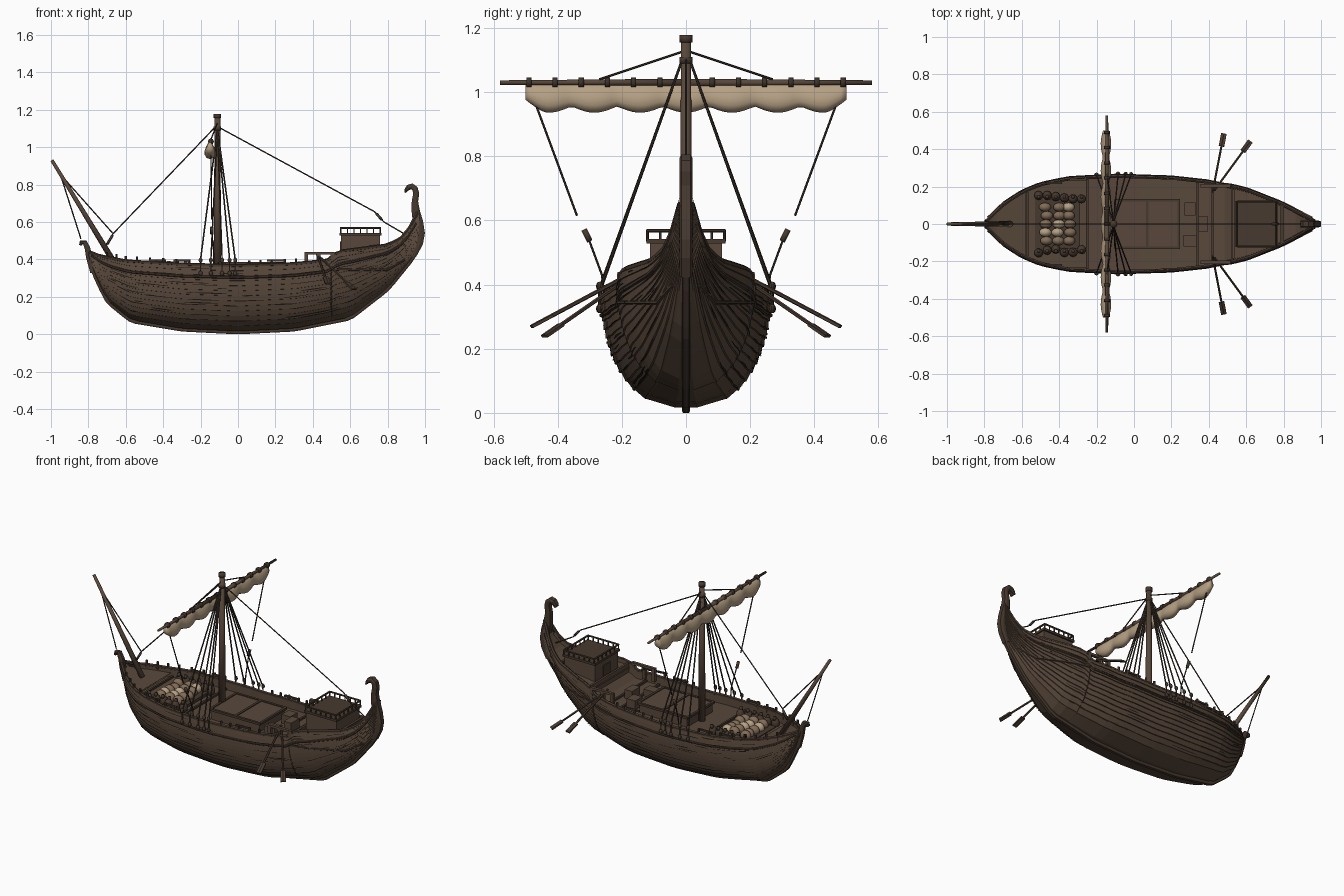
import bpy, bmesh, math, random
from mathutils import Vector, Matrix

if "Cube" in bpy.data.objects:
    bpy.data.objects.remove(bpy.data.objects["Cube"])
random.seed(4)

def mat(name, c):
    m = bpy.data.materials.new(name)
    m.diffuse_color = (*c, 1)
    m.use_nodes = True
    m.node_tree.nodes["Principled BSDF"].inputs["Base Color"].default_value = m.diffuse_color
    return m
WOOD = mat("brown wood", (0.098, 0.064, 0.043))
DARK = mat("dark wood", (0.062, 0.041, 0.028))
SEAM = mat("seam black", (0.02, 0.014, 0.01))
ROPE = mat("tarred rope", (0.045, 0.032, 0.023))
SAIL = mat("sail canvas", (0.46, 0.35, 0.23))
SACK = mat("sack cloth", (0.22, 0.15, 0.095))

def finish(name, bm, m, smooth=False):
    bmesh.ops.recalc_face_normals(bm, faces=bm.faces)
    me = bpy.data.meshes.new(name)
    bm.to_mesh(me); bm.free()
    o = bpy.data.objects.new(name, me)
    bpy.context.collection.objects.link(o)
    me.materials.append(m)
    for p in me.polygons:
        p.use_smooth = smooth
    return o

def add_tube(bm, pts, r, n=6, r2=None):
    pts = [Vector(p) for p in pts]
    for a, b in zip(pts, pts[1:]):
        d = b - a
        M = Matrix.Translation((a + b) / 2) @ d.to_track_quat('Z', 'Y').to_matrix().to_4x4()
        bmesh.ops.create_cone(bm, cap_ends=True, segments=n, radius1=r, radius2=r2 or r, depth=d.length, matrix=M)

def add_box(bm, c, s, rot=None):
    M = Matrix.Translation(c) @ (rot or Matrix()) @ Matrix.Diagonal((*s, 1))
    bmesh.ops.create_cube(bm, size=1, matrix=M)

def add_ball(bm, c, s):
    bmesh.ops.create_uvsphere(bm, u_segments=10, v_segments=7, radius=1, matrix=Matrix.Translation(c) @ Matrix.Diagonal((*s, 1)))

def tubes(name, paths, r, m, n=6, r2=None):
    bm = bmesh.new()
    for p in paths:
        add_tube(bm, p, r, n, r2)
    return finish(name, bm, m, n > 6)

def boxes(name, items, m):
    bm = bmesh.new()
    for c, s in items:
        add_box(bm, c, s)
    return finish(name, bm, m)

def both(pts):
    return [[(x, s * y, z) for x, y, z in pts] for s in (-1, 1)]

def grid(bm, rows, closed=False):
    vs = [[bm.verts.new(p) for p in r] for r in rows]
    for a, b in zip(vs, vs[1:]):
        for i in range(len(a) - (0 if closed else 1)):
            j = (i + 1) % len(a)
            bm.faces.new((a[i], a[j], b[j], b[i]))
    if closed:
        bm.faces.new(vs[0]); bm.faces.new(vs[-1])

# hull shape curves: keel height, sheer height, half width
KEEL = [(-.82, .47), (-.80, .42), (-.77, .33), (-.7, .18), (-.57, .075), (-.3, .03), (0, .015),
        (.3, .03), (.6, .09), (.8, .245), (.95, .43), (.985, .53)]
SHEER = [(-.82, .45), (-.75, .42), (-.6, .39), (-.3, .372), (0, .365), (.3, .375), (.49, .395), (.53, .44),
         (.68, .46), (.8, .475), (.88, .515), (.94, .60), (.98, .70)]
WIDTH = [(-.82, .0), (-.79, .02), (-.7, .11), (-.6, .175), (-.5, .217), (-.35, .248), (-.1, .262), (.2, .252),
         (.4, .23), (.6, .185), (.8, .105), (.92, .04), (.98, .008)]
def lerp(T, x):
    if x <= T[0][0]: return T[0][1]
    for (a, p), (b, q) in zip(T, T[1:]):
        if x <= b: return p + (q - p) * (x - a) / (b - a)
    return T[-1][1]
def ev(T, x):
    return sum(lerp(T, x + d) for d in (-.016, -.008, 0, .008, .016)) / 5
def half(x, t):
    e = .8 + .45 * max(0, (x - .3) / .65)
    return ev(WIDTH, x) * max(0, 1 - (1 - min(t, 1)) ** 2) ** (e / 2)
def point(x, t, off=0):
    zk, zs = ev(KEEL, x), ev(SHEER, x)
    off += .005 if x > .5 else 0
    return Vector((x, half(x, t) + off, zk + (zs - zk) * t))
def side_y(x, z):
    zk, zs = ev(KEEL, x), ev(SHEER, x)
    return half(x, max(0, (z - zk) / (zs - zk)))
XS = [-.8, -.79, -.78, -.765, -.75, -.72] + [-.68 + .05 * i for i in range(24)] + [.499, .502, .53, .57, .62, .67, .72, .77, .82, .86, .9, .93, .95, .97]
N = 13

# clinker planked hull, both sides
for s, nm in ((-1, "hull_front_side"), (1, "hull_back_side")):
    bm = bmesh.new()
    rows = []
    for x in XS:
        r = [(x, 0, ev(KEEL, x))]
        for k in range(N):
            for t, o in ((k / N + .002, .006), ((k + 1) / N, 0.001)):
                p = point(x, t, o)
                r.append((x, s * p.y, p.z))
        rows.append(r)
    grid(bm, rows)
    finish(nm, bm, WOOD)
    # inner skin of the bulwark
    bm = bmesh.new()
    grid(bm, [[(x, s * max(.0, side_y(x, z) - .012), z) for z in (ev(SHEER, x) - .1, ev(SHEER, x) - .05, ev(SHEER, x))] for x in XS[4:-2]])
    finish("inner_planking", bm, WOOD)

# dark worn seams along the plank edges
bm = bmesh.new()
for i in range(150):
    s = random.choice((-1, 1))
    x0, L = random.uniform(-.74, .85), random.uniform(.04, .2)
    t = random.randint(2, N - 1) / N + random.choice((0, 0, .03))
    h = random.uniform(.008, .02)
    pts = [min(.93, x0 + L * j / 5) for j in range(6)]
    if pts[-1] - pts[-2] < .005: continue
    R = []
    for j, x in enumerate(pts):
        w = h * (0.2, .8, 1, .9, .7, .2)[j]
        R.append([(p.x, s * p.y, p.z) for p in (point(x, t - w / 2, .0068), point(x, t + w / 2, .0075))])
    grid(bm, R)
finish("plank_seams", bm, SEAM)

# rails and wales
def line(t, o, a, b, n=26):
    return [tuple(point(a + (b - a) * i / n, t, o)) for i in range(n + 1)]
tubes("top_rail", both([(x, y - .006, z) for x, y, z in line(1, 0, -.79, .96, 40)]), .010, DARK)
tubes("side_wale", both(line(.82, .005, -.78, .95, 40)), .007, DARK)
tubes("stern_wale", both([(x, side_y(x, z) + .006, z) for x in [.5 + .03 * i for i in range(14)] for z in [.345 + max(0, x - .8) * .6]]), .007, DARK)
tubes("stern_seam_batten", both([tuple(point(.5, t / 14, .002)) for t in range(3, 15)]), .006, DARK)

# decks
def deck(name, a, b, drop):
    bm = bmesh.new()
    R = []
    for i in range(21):
        x = a + (b - a) * i / 20
        z = ev(SHEER, x) - drop
        y = max(.002, side_y(x, z) - .004)
        R.append([(x, -y, z), (x, 0, z), (x, y, z)])
    grid(bm, R)
    finish(name, bm, WOOD)
deck("main_deck", -.6, .54, .05)
deck("fore_deck", -.785, -.58, .025)
deck("stern_deck", .52, .95, .02)
boxes("stern_bulkhead", [((.53, 0, .39), (.012, .37, .09))], WOOD)
boxes("deck_beams", [((x, 0, ev(SHEER, x) - .045), (.012, 2 * side_y(x, .35) - .03, .014)) for x in (-.57, -.25, .34, .42)] +
      [((.79, 0, .472), (.016, .2, .02))], DARK)

# keel, bow curl and stern post with bird head
def sweep(name, pts, hw, m):
    bm = bmesh.new()
    P = [Vector((x, 0, z)) for x, z, _ in pts]
    R = []
    for i, p in enumerate(P):
        d = (P[min(i + 1, len(P) - 1)] - P[max(i - 1, 0)]).normalized()
        n = Vector((-d.z, 0, d.x)) * pts[i][2] / 2
        w = Vector((0, hw, 0))
        R.append([p + n + w * .7, p + n * .4 + w, p - n * .4 + w, p - n + w * .7,
                  p - n - w * .7, p - n * .4 - w, p + n * .4 - w, p + n - w * .7])
    grid(bm, R, True)
    return finish(name, bm, m)
sweep("keel", [(x, max(.012, ev(KEEL, x) - .004), .024) for x in [-.79 + .0305 * i for i in range(58)]], .013, DARK)
sweep("bow_curl", [(-.775, .33, .03), (-.795, .41, .034), (-.805, .46, .03), (-.82, .492, .026), (-.838, .49, .024), (-.843, .475, .014)], .014, DARK)
sweep("stern_neck", [(.94, .43, .04), (.965, .49, .05), (.972, .54, .055), (.962, .60, .055), (.95, .66, .044), (.946, .71, .034), (.953, .752, .032),
                     (.946, .778, .032), (.93, .79, .032), (.912, .785, .03), (.9, .772, .02), (.893, .757, .008)], .02, DARK)

# mast, cap, yard and bowsprit
tubes("mast", [[(-.11, 0, .3), (-.11, 0, 1.175)]], .021, WOOD, 12, .015)
tubes("mast_cap", [[(-.11, 0, 1.155), (-.11, 0, 1.178)], [(-.11, 0, 1.09), (-.11, 0, 1.11)]], .020, DARK, 12)
tubes("yard", [[(-.145, 0, 1.03), (-.145, s * .58, 1.03)] for s in (-1, 1)], .012, WOOD, 8, .007)
tubes("bowsprit", [[(-.66, 0, .38), (-.995, 0, .93)]], .016, WOOD, 8, .009)
tubes("yard_ties", [[(-.145, y - .008, 1.03), (-.145, y + .008, 1.03)] for y in [-.49 + .0817 * i for i in range(13)]], .0165, ROPE, 8)

# furled sail with scalloped lower edge
bm = bmesh.new()
R = []
for i in range(61):
    y = -.5 + i / 60
    lobe = abs(math.sin((y + .5) * math.pi * 7))
    end = max(0, abs(y) - .44) / .06
    low = .956 - .02 * lobe + .02 * end
    c, h = (1.027 + low) / 2, (1.027 - low) / 2
    wx = .016 + .012 * lobe
    R.append([(-.15 + wx * math.cos(a) * (1 - .3 * math.sin(a)), y, c + h * math.sin(a)) for a in [math.tau * k / 12 for k in range(12)]])
grid(bm, R, True)
finish("furled_sail", bm, SAIL, True)

# standing and running ropes
shr = []
for x in (-.2, -.145, -.085, -.045, -.015):
    shr += both([(-.11, .012, 1.10), (x, side_y(x, .36) + .004, .40)])
tubes("shrouds", shr, .0042, ROPE)
tubes("stays", [[(-.11, 0, 1.12), (-.67, 0, .535), (-.72, 0, .45)], [(-.11, 0, 1.11), (.73, 0, .655), (.78, 0, .60), (.9, 0, .53)],
                [(-.95, 0, .855), (-.67, 0, .54)], [(-.95, 0, .855), (-.84, 0, .51)]], .0035, ROPE)
tubes("yard_lifts", both([(-.11, 0, 1.13), (-.145, .27, 1.04)]), .0035, ROPE)
tubes("braces", both([(-.145, .49, 1.02), (-.14, .34, .615)]) + both([(-.14, .31, .56), (-.13, .262, .43), (-.13, .255, .37)]), .0035, ROPE)
tubes("brace_blocks", both([(-.14, .318, .572), (-.14, .300, .535)]), .009, DARK, 8)
tubes("stay_blocks", [[(-.70, 0, .48), (-.67, 0, .53)], [(.74, 0, .645), (.77, 0, .61)]], .007, DARK, 8)
bm = bmesh.new()
for x in (-.2, -.145, -.085, -.045, -.015):
    for s in (-1, 1):
        for z in (.325, .395):
            add_ball(bm, (x, s * (side_y(x, .35) + .01), z), (.011, .009, .014))
        add_tube(bm, [(x, s * (side_y(x, .35) + .01), .325), (x, s * (side_y(x, .35) + .008), .395)], .004)
finish("deadeyes", bm, DARK)

# belaying pins on the rail
tubes("rail_pins", [[(x, s * (side_y(x, .36) - .006), ev(SHEER, x) - .02), (x, s * (side_y(x, .36) - .006), ev(SHEER, x) + .028)]
                    for s in (-1, 1) for x in (-.7, -.65, -.6, -.54, -.47, -.4, -.33, -.26, .06, .12, .18, .25, .31)], .007, DARK)
boxes("fore_rail_bars", [((x, s * (side_y(x, .36) - .012), .393), (.09, .01, .01)) for s in (-1, 1) for x in (-.3, -.43, .2)], DARK)

# oars with blades and their frames
bm = bmesh.new()
for s in (-1, 1):
    for a, b in (((.42, .17, .435), (.48, .48, .27)), ((.43, .18, .42), (.62, .44, .24))):
        a, b = Vector((a[0], s * a[1], a[2])), Vector((b[0], s * b[1], b[2]))
        add_tube(bm, [a, b], .0065)
        d = (b - a).normalized()
        add_box(bm, b - d * .035, (.03, .009, .075), d.to_track_quat('Z', 'Y').to_matrix().to_4x4())
finish("oars", bm, DARK)
boxes("oar_frames", [((.435, s * .205, .432), (.16, .018, .014)) for s in (-1, 1)] +
      [((x, s * .205, .395), (.02, .02, .08)) for s in (-1, 1) for x in (.365, .43, .505)], WOOD)

# stern cabin with door and roof railing
boxes("cabin", [((.655, 0, .44), (.21, .225, .18))], WOOD)
boxes("cabin_roof", [((.655, 0, .535), (.225, .245, .014))], DARK)
boxes("cabin_door", [((.5485, 0, .43), (.008, .07, .13))], DARK)
C = [(.55, -.12, .568), (.76, -.12, .568), (.76, .12, .568), (.55, .12, .568), (.55, -.12, .568)]
posts = [(x, s * .12) for s in (-1, 1) for x in (.55, .585, .62, .655, .69, .725, .76)] + [(x, y) for x in (.55, .76) for y in (-.08, -.04, 0, .04, .08)]
tubes("cabin_rail", [C], .006, DARK)
tubes("cabin_rail_posts", [[(x, y, .535), (x, y, .568)] for x, y in posts], .004, DARK)

# cargo hatch, frame and crates
boxes("hatch", [((.07, 0, .345), (.33, .25, .07)), ((.30, .08, .35), (.06, .07, .06)), ((.30, -.09, .345), (.07, .06, .05)), ((.37, 0, .36), (.05, .08, .06))], WOOD)
boxes("hatch_frame", [((.07, s * .127, .378), (.35, .014, .014)) for s in (-1, 1)] +
      [((x, 0, .378), (.014, .25, .014)) for x in (-.1, .07, .24)], DARK)

# cargo sacks and jars
bm, bm2, bm3 = bmesh.new(), bmesh.new(), bmesh.new()
for x in (-.47, -.405, -.345):
    for j in range(5):
        y = -.09 + .045 * j
        add_ball(bm3 if random.random() < .3 else bm, (x + random.uniform(-.006, .006), y, .352 + random.uniform(-.006, .008)), (.034, .025, .03))
for s in (-1, 1):
    for i in range(6):
        x = -.51 + .046 * i
        add_ball(bm2, (x, s * (.145 + random.uniform(-.012, .012)), .345), (.025, .025, .035))
        add_tube(bm2, [(x, s * .145, .37), (x, s * .145, .39)], .01, 8)
finish("sacks", bm, SACK, True)
finish("jars", bm2, DARK, True)
finish("pale_sacks", bm3, SAIL, True)
boxes("cargo_pallet", [((-.41, 0, .33), (.24, .26, .02))], DARK)
